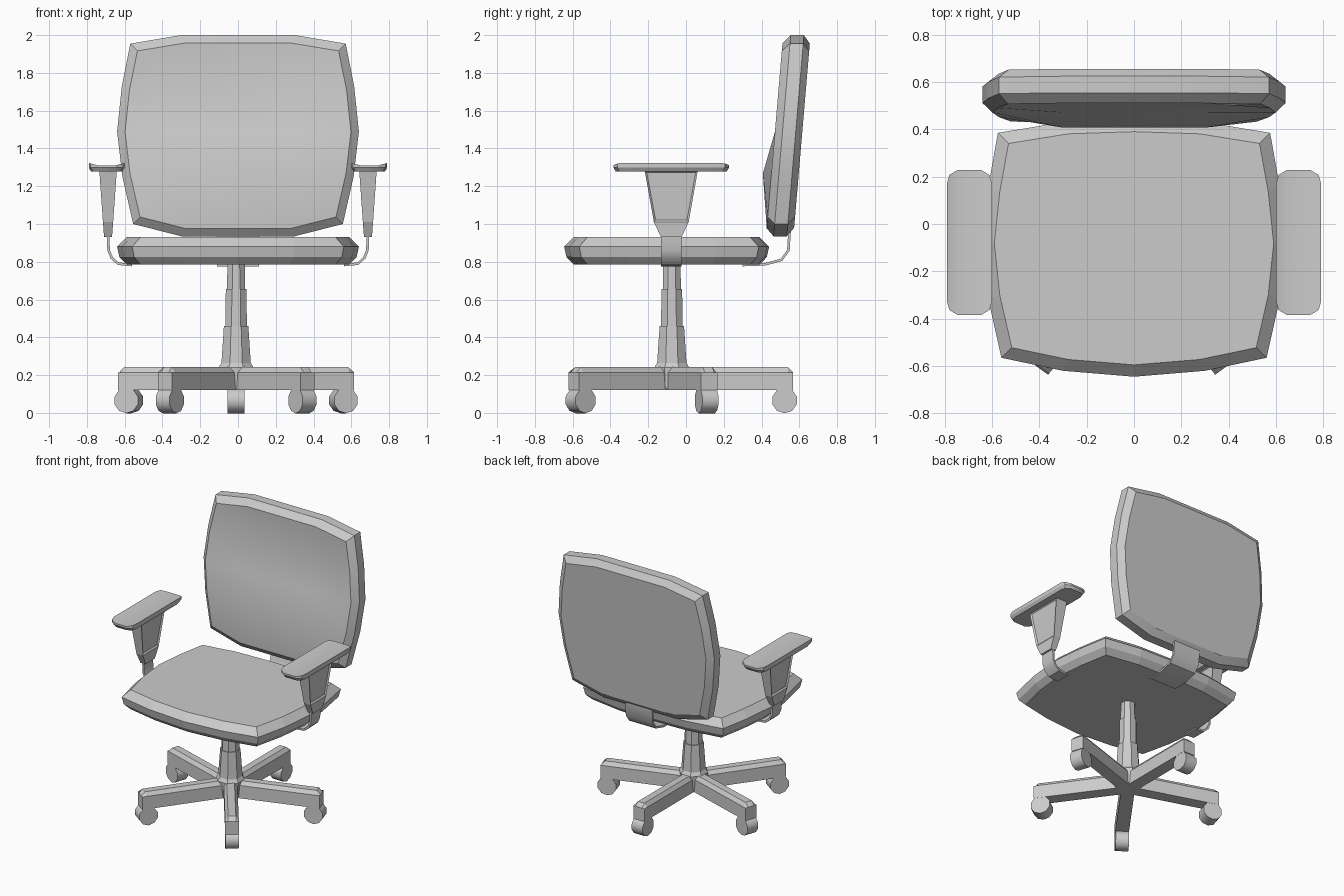
import bpy, bmesh, math
from mathutils import Vector, Matrix

if "Cube" in bpy.data.objects:
    bpy.data.objects.remove(bpy.data.objects["Cube"])

grey = bpy.data.materials.new("light grey")
grey.use_nodes = True
grey.diffuse_color = (0.6, 0.6, 0.6, 1)
grey.node_tree.nodes["Principled BSDF"].inputs["Base Color"].default_value = (0.6, 0.6, 0.6, 1)


def finish(name, bm, smooth=None):
    bmesh.ops.recalc_face_normals(bm, faces=bm.faces)
    mesh = bpy.data.meshes.new(name)
    bm.to_mesh(mesh)
    bm.free()
    obj = bpy.data.objects.new(name, mesh)
    bpy.context.collection.objects.link(obj)
    mesh.materials.append(grey)
    if smooth:
        bpy.ops.object.select_all(action='DESELECT')
        obj.select_set(True)
        bpy.context.view_layer.objects.active = obj
        bpy.ops.object.shade_smooth_by_angle(angle=math.radians(smooth))
    return obj


def loft(bm, rings, cap_start=True, cap_end=True):
    """Join rings of points with quads and close the ends."""
    loops = [[bm.verts.new(p) for p in ring] for ring in rings]
    for a, b in zip(loops, loops[1:]):
        for i in range(len(a)):
            j = (i + 1) % len(a)
            bm.faces.new((a[i], a[j], b[j], b[i]))
    if cap_start:
        bm.faces.new(loops[0])
    if cap_end:
        bm.faces.new(loops[-1])
    return loops


def shrink(points, inset):
    """Pull a 2D outline inwards by about the given distance."""
    mid = [(max(p[k] for p in points) + min(p[k] for p in points)) / 2 for k in (0, 1)]
    half = [(max(p[k] for p in points) - min(p[k] for p in points)) / 2 for k in (0, 1)]
    return [tuple(mid[k] + (p[k] - mid[k]) * (1 - inset / half[k]) for k in (0, 1)) for p in points]


def mirrored(half):
    return half + [(-x, y) for x, y in reversed(half) if x > 0]


def strap(name, path, axis, width, thick):
    """Bent flat bar: path of (out, z), swept to a width along the other axis."""
    bm = bmesh.new()
    rings = []
    for i, p in enumerate(path):
        d = Vector(path[min(i + 1, len(path) - 1)]) - Vector(path[max(i - 1, 0)])
        n = Vector((-d.y, d.x)).normalized() * thick / 2
        ring = []
        for s, w in ((1, -1), (1, 1), (-1, 1), (-1, -1)):
            out, z = Vector(p) + n * s
            side = axis[1] + w * width / 2
            ring.append((out, side, z) if axis[0] == "x" else (side, out, z))
        rings.append(ring)
    loft(bm, rings)
    return finish(name, bm, 35)


# Seat cushion
seat = mirrored([(0, -.645), (.3, -.62), (.56, -.565), (.615, -.32), (.64, -.08),
                 (.615, .16), (.575, .385), (.3, .43), (0, .44)])
# the centre points sit on the mirror line once only
bm = bmesh.new()
loft(bm, [[(x, y, z) for x, y in shrink(seat, d)]
          for z, d in ((.785, .05), (.825, .012), (.88, 0), (.93, .05))])
finish("seat", bm)

# Backrest: chamfered slab leaning back, with a lumbar bulge on its front
side = [(.57, 1.955), (.615, 1.73), (.64, 1.49), (.612, 1.25), (.555, 1.0)]
back = mirrored([(.3, 2.0)] + side + [(.3, .935)])
bm = bmesh.new()
lean = lambda z: .57 + .085 * (z - .95)
rings = [[(x, lean(z) - t, z) for x, z in shrink(back, d)]
         for t, d in ((0, .045), (.035, 0), (.105, 0), (.145, .042))]
front = loft(bm, rings, cap_end=False)[-1]
n = len(front)
grid = [[front[n - 2], front[n - 1], front[0], front[1]]]
for row, bulge in ((1, .035), (2, 0), (3, -.045)):
    right, left = front[1 + row], front[n - 2 - row]
    z = right.co.z
    inner = [bm.verts.new((x, right.co.y + bulge, z)) for x in (-.3, .3)]
    grid.append([left] + inner + [right])
grid.append([front[n - 6], front[7], front[6], front[5]])
for upper, lower in zip(grid, grid[1:]):
    for c in range(3):
        bm.faces.new((upper[c], upper[c + 1], lower[c + 1], lower[c]))
finish("backrest", bm, 25)

# Strap carrying the backrest
strap("backrest_strap", [(.3, .783), (.42, .787), (.505, .81), (.542, .86), (.548, .96)],
      ("y", 0), .22, .014)

# Arms
ARM_Y = -.078
pad = [(.095, -.25), (.085, -.285), (.05, -.306), (-.05, -.306), (-.085, -.285), (-.095, -.25)]
pad = pad + [(x, -y) for x, y in reversed(pad)]
for s, word in ((1, "left"), (-1, "right")):
    # Arm pad with a slightly dished top
    bm = bmesh.new()
    dish = lambda x: .018 * (abs(x) / .095) ** 2
    rings = [[(s * .695 + x, ARM_Y + y, z + k * dish(x)) for x, y in shrink(pad, d)]
             for z, d, k in ((1.278, .012, 0), (1.298, 0, 0), (1.306, 0, 1))]
    top = loft(bm, rings, cap_end=False)[-1]
    for i in range(5):
        bm.faces.new((top[i], top[i + 1], top[10 - i], top[11 - i]))
    finish(word + "_arm_pad", bm, 30)

    # Tapered upright with a sunken panel on each side
    bm = bmesh.new()
    loft(bm, [[(s * .688 + a * hx, ARM_Y + b * hy, z)
               for a, b in ((-1, -1), (1, -1), (1, 1), (-1, 1))]
              for z, hx, hy in ((.93, .021, .054), (1.01, .027, .092), (1.28, .046, .14))])
    bmesh.ops.recalc_face_normals(bm, faces=bm.faces)
    panels = [f for f in bm.faces if abs(f.normal.x) > .8 and f.calc_center_median().z > 1.05]
    bmesh.ops.inset_individual(bm, faces=panels, thickness=.014, depth=-.01)
    finish(word + "_arm_upright", bm)

    path = [(.688, .94), (.685, .86), (.668, .82), (.635, .79), (.56, .783)]
    strap(word + "_arm_strap", [(s * x, z) for x, z in path], ("x", ARM_Y), .108, .014)

# Gas column with stepped sleeves
CENTRE = Vector((-.01, -.075, 0))
bm = bmesh.new()
loft(bm, [[CENTRE + Vector((r * math.cos(a), r * math.sin(a), z))
           for a in [math.radians(22.5 + 45 * i) for i in range(8)]]
          for z, r in ((.13, .09), (.24, .1), (.265, .084), (.46, .07), (.46, .062),
                       (.655, .059), (.655, .052), (.787, .05))])
finish("column", bm)

# Five legs with casters
for i in range(5):
    turn = Matrix.Translation(CENTRE) @ Matrix.Rotation(math.radians(90 + 72 * i), 4, 'Z')
    bm = bmesh.new()
    section = [(-.046, .12), (.046, .12), (.046, .215), (.026, .242), (-.026, .242), (-.046, .215)]
    rings = [[(r, y, min(z, limit)) for y, z in section]
             for r, limit in ((0, 1), (.615, 1), (.642, .215))]
    loft(bm, rings)
    bm.transform(turn)
    finish("leg_%d" % (i + 1), bm)

    bm = bmesh.new()
    bmesh.ops.create_cone(bm, cap_ends=True, segments=10, radius1=.068, radius2=.068, depth=.09)
    bm.transform(turn @ Matrix.Translation((.597, 0, .066)) @ Matrix.Rotation(math.pi / 2, 4, 'X'))
    finish("caster_%d" % (i + 1), bm, 40)
